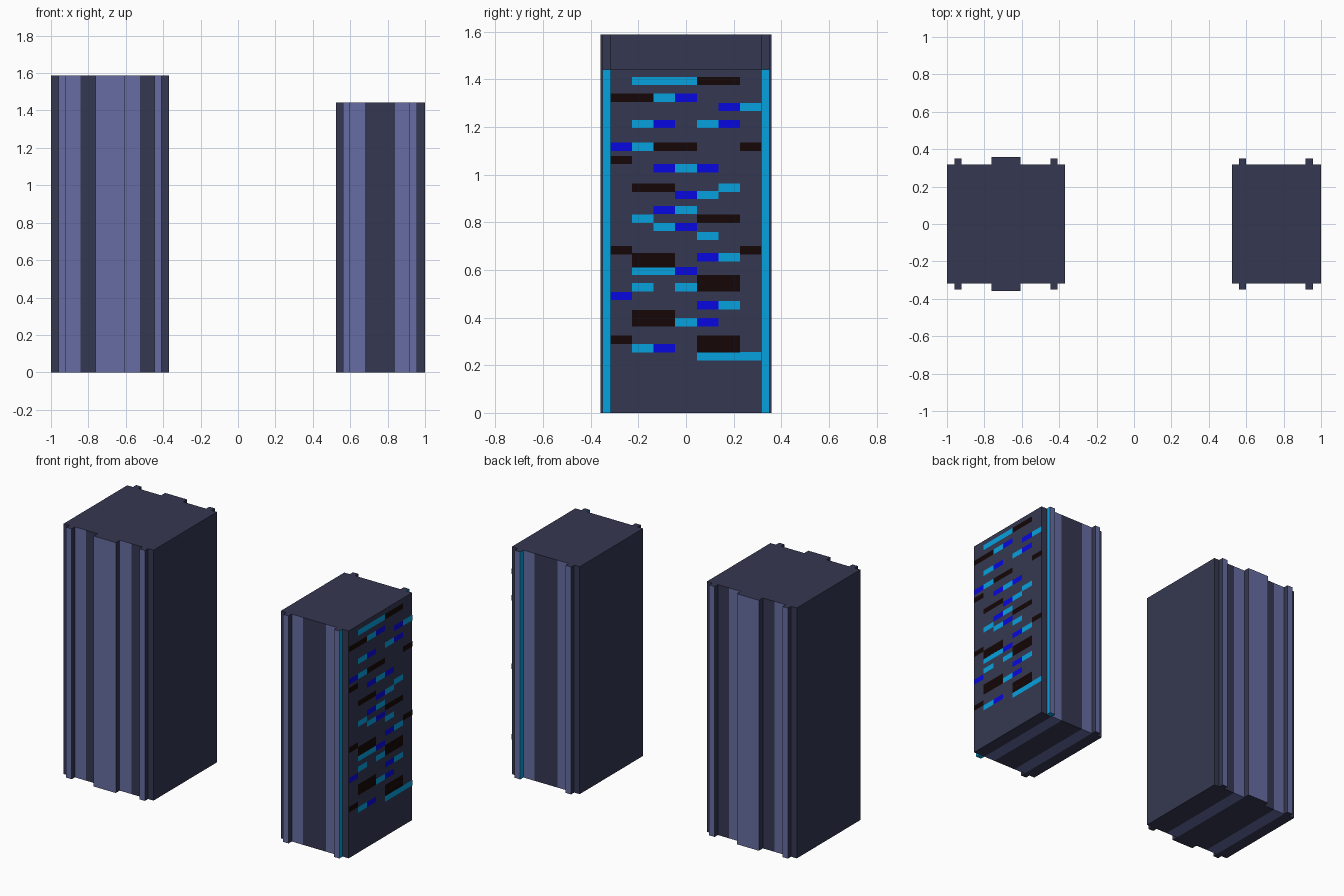
import bpy, bmesh

if "Cube" in bpy.data.objects:
    bpy.data.objects.remove(bpy.data.objects["Cube"])

def material(name, rgb):
    m = bpy.data.materials.new(name)
    m.diffuse_color = [(c / 255) ** 2.2 for c in rgb] + [1]
    m.use_nodes = True
    m.node_tree.nodes["Principled BSDF"].inputs["Base Color"].default_value = m.diffuse_color
    return m

MATS = [material("dark_wall", (56, 58, 82)), material("light_panel", (102, 109, 161)),
        material("cyan_glass", (14, 160, 221)), material("blue_glass", (16, 16, 224)),
        material("black_glass", (27, 15, 14))]
DARK, LIGHT, CYAN, BLUE, BLACK = range(5)

def finish(name, bm):
    mesh = bpy.data.meshes.new(name)
    bmesh.ops.remove_doubles(bm, verts=bm.verts, dist=1e-5)
    bm.to_mesh(mesh)
    bm.free()
    for m in MATS:
        mesh.materials.append(m)
    bpy.context.collection.objects.link(bpy.data.objects.new(name, mesh))

def quad(bm, pts, mat):
    f = bm.faces.new([bm.verts.new(p) for p in pts])
    f.material_index = mat

def tower(name, height, half, slabs):
    """Full-depth slabs side by side: (x0, x1, half depth, front, step, bottom colours)."""
    bm = bmesh.new()
    def wall(x, ya, yb, mat, flip):
        p = [(x, ya, 0), (x, yb, 0), (x, yb, height), (x, ya, height)]
        quad(bm, p[::-1] if flip else p, mat)
    for x0, x1, d, front, step, bottom in slabs:
        # front and back panels
        quad(bm, [(x0, -d, 0), (x1, -d, 0), (x1, -d, height), (x0, -d, height)], front)
        quad(bm, [(x1, d, 0), (x0, d, 0), (x0, d, height), (x1, d, height)], front)
        # roof and underside, split at the core line
        ys = [-d, -half, half, d] if d > half else [-half, half]
        for a, b in zip(ys, ys[1:]):
            quad(bm, [(x0, a, height), (x1, a, height), (x1, b, height), (x0, b, height)], DARK)
            tip = d > half and a != -half
            quad(bm, [(x0, b, 0), (x1, b, 0), (x1, a, 0), (x0, a, 0)], step if tip else bottom)
        # rib flanks
        if d > half:
            for a, b in ((-d, -half), (half, d)):
                wall(x0, a, b, step, True)
                wall(x1, a, b, step, False)
    # end walls
    wall(slabs[0][0], -half, half, DARK, True)
    wall(slabs[-1][1], -half, half, DARK, False)
    finish(name, bm)

H, RIB, BAY = 0.318, 0.35, 0.358

def plain(x0, x1, mat):
    return (x0, x1, H, mat, DARK, mat)

def rib(x0, x1, d=RIB, step=DARK):
    return (x0, x1, d, LIGHT, step, DARK)

# taller tower with central bay
tower("tall_tower", 1.588, H, [
    plain(-1, -.96, DARK), rib(-.96, -.922), plain(-.922, -.842, LIGHT), plain(-.842, -.762, DARK),
    rib(-.762, -.607, BAY), plain(-.607, -.525, LIGHT), plain(-.525, -.446, DARK),
    rib(-.446, -.408), plain(-.408, -.37, DARK)])

# shorter tower with glass-sided ribs
tower("short_tower", 1.442, H, [
    plain(.523, .562, DARK), rib(.562, .6), plain(.6, .68, LIGHT), plain(.68, .84, DARK),
    plain(.84, .918, LIGHT), rib(.918, .957, step=CYAN), plain(.957, .999, DARK)])

# windows on the right wall: row bottom and one letter per column
ROWS = [(1.376, ".ccckk."), (1.305, "kkcb..."), (1.267, ".....bc"), (1.195, ".cb.cb."),
        (1.10, "bckk..k"), (1.044, "k......"), (1.01, "..bcb.."), (.927, ".kk..c."),
        (.897, "...bc.."), (.834, "..bc..."), (.798, ".c..kk."), (.763, "..cb..."),
        (.725, "....c.."), (.666, "k.....k"), (.636, ".kk.bc."), (.611, ".kk...."),
        (.578, ".ccb..."), (.544, "....kk."), (.51, ".c.ckk."), (.473, "b......"),
        (.435, "....bc."), (.398, ".kk...."), (.363, ".kkcb.."), (.29, "k...kk."),
        (.254, ".cb.kk."), (.22, "....ccc")]
bm = bmesh.new()
w = 2 * H / 7
for z, row in ROWS:
    for i, c in enumerate(row):
        if c != ".":
            y, t = -H + i * w, z + .035
            quad(bm, [(1, y, z), (1, y + w, z), (1, y + w, t), (1, y, t)],
                 {"c": CYAN, "b": BLUE, "k": BLACK}[c])
finish("windows", bm)
